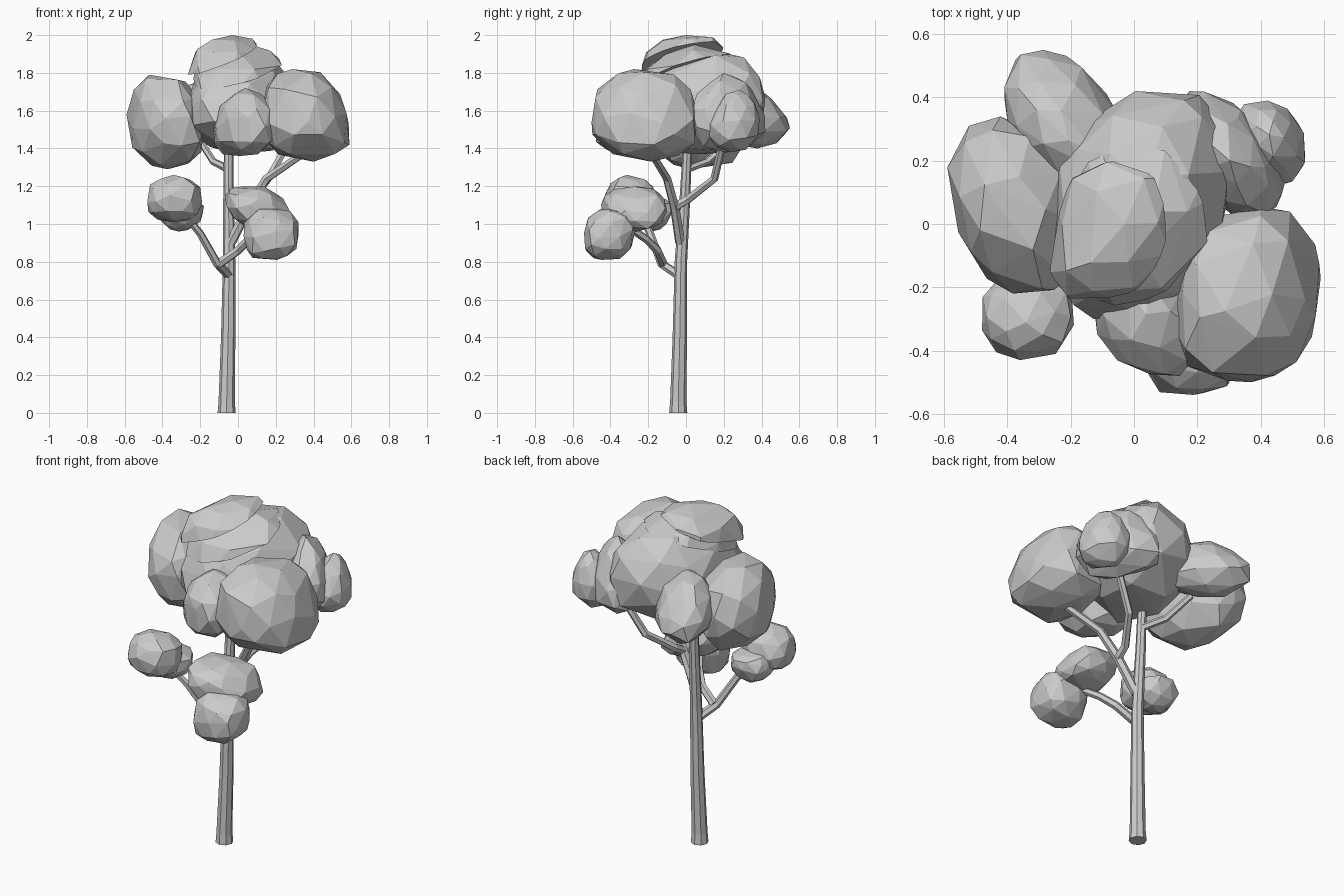
import bpy, bmesh, random
from mathutils import Vector

cube = bpy.data.objects.get("Cube")
if cube:
    bpy.data.objects.remove(cube)

GREY = (0.6, 0.6, 0.6, 1)
mat = bpy.data.materials.new("plain_grey")
mat.use_nodes = True
mat.diffuse_color = GREY
mat.node_tree.nodes["Principled BSDF"].inputs["Base Color"].default_value = GREY


def leaf_clump(name, low, high, seed, lean=(0, 0, 0), taper=0, square=0.9, cut=None):
    """Faceted clump fitted between two corners.
    lean: shear of x by y, x by z and y by z; taper narrows the top; cut removes what is below a plane."""
    rng = random.Random(seed)
    bm = bmesh.new()
    bmesh.ops.create_icosphere(bm, subdivisions=2, radius=1)
    points = []
    for v in bm.verts:
        p = v.co + Vector([rng.uniform(-0.14, 0.14) for _ in range(3)])
        p = p.normalized() * rng.uniform(0.94, 1.04)
        x, y, z = [abs(c) ** square * (1 if c > 0 else -1) for c in p]
        x, y = x * (1 - taper * z), y * (1 - taper * z)
        points.append(Vector((x + lean[0] * y + lean[1] * z, y + lean[0] * x + lean[2] * z, z)))
    bm.clear()
    # Fit the points to the box
    for axis in range(3):
        small = min(p[axis] for p in points)
        span = max(p[axis] for p in points) - small
        for p in points:
            p[axis] = low[axis] + (p[axis] - small) / span * (high[axis] - low[axis])
    for p in points:
        bm.verts.new(p)
    bmesh.ops.convex_hull(bm, input=bm.verts[:])
    bmesh.ops.delete(bm, geom=[v for v in bm.verts if not v.link_faces], context='VERTS')
    if cut:
        point, normal = cut
        bmesh.ops.bisect_plane(bm, geom=bm.verts[:] + bm.edges[:] + bm.faces[:],
                               plane_co=point, plane_no=normal, clear_inner=True)
        bmesh.ops.holes_fill(bm, edges=[e for e in bm.edges if e.is_boundary])
    bmesh.ops.recalc_face_normals(bm, faces=bm.faces[:])
    mesh = bpy.data.meshes.new(name)
    bm.to_mesh(mesh)
    bm.free()
    mesh.materials.append(mat)
    bpy.context.collection.objects.link(bpy.data.objects.new(name, mesh))


def limb(name, path, start, end, sides_level=1):
    """Tapering faceted tube along a path."""
    curve = bpy.data.curves.new(name, 'CURVE')
    curve.dimensions = '3D'
    curve.bevel_depth = 1
    curve.bevel_resolution = sides_level
    curve.use_fill_caps = True
    spline = curve.splines.new('POLY')
    spline.points.add(len(path) - 1)
    spline.use_smooth = False
    for i, (p, co) in enumerate(zip(spline.points, path)):
        p.co = (*co, 1)
        p.radius = start + (end - start) * i / (len(path) - 1)
    curve.materials.append(mat)
    obj = bpy.data.objects.new(name, curve)
    bpy.context.collection.objects.link(obj)
    bpy.ops.object.select_all(action='DESELECT')
    obj.select_set(True)
    bpy.context.view_layer.objects.active = obj
    bpy.ops.object.convert(target='MESH')


# Trunk
limb("trunk", [(-.06, -.041, 0), (-.06, -.041, .06), (-.052, -.033, .4), (-.047, -.027, .8),
               (-.05, -.005, 1.15), (-.05, .012, 1.5)], .048, .023, 2)

# Low branches
limb("low_left_branch", [(-.05, -.04, .73), (-.11, -.13, .79), (-.2, -.19, .95), (-.29, -.24, 1.06)], .025, .018)
limb("low_right_branch", [(-.1, -.12, .79), (0, -.15, .86), (.06, -.21, .92), (.12, -.3, .98)], .025, .02)

# High branches
limb("high_right_branch", [(-.04, -.03, .9), (.06, -.06, 1.09), (.15, -.1, 1.24), (.34, -.18, 1.37)], .028, .021)
limb("high_back_branch", [(.06, -.06, 1.09), (.07, .01, 1.13), (.16, .15, 1.24), (.28, .2, 1.45)], .025, .02)
limb("back_left_branch", [(-.05, .005, 1.29), (-.13, .11, 1.33), (-.2, .24, 1.44)], .021, .018)

# Crown core with its overlapping upper layers
leaf_clump("crown_core", (-.27, -.3, 1.37), (.32, .42, 1.92), 1, lean=(.12, 0, .1), taper=.1)
leaf_clump("crown_middle_layer", (-.28, -.29, 1.4), (.31, .36, 1.95), 2, lean=(.1, 0, .1),
           cut=((0, -.25, 1.74), (-.18, -.3, 1)))
leaf_clump("crown_top_layer", (-.27, -.26, 1.58), (.14, .21, 2.0), 3, lean=(.1, .15, .15), square=.75,
           cut=((.1, 0, 1.95), (-.35, -.2, 1)))

# Large clumps around the crown
leaf_clump("left_clump", (-.59, -.22, 1.29), (-.18, .34, 1.79), 4, lean=(-.12, -.1, 0), square=.95)
leaf_clump("right_clump", (.12, -.5, 1.33), (.59, .05, 1.82), 5, lean=(.04, -.12, 0), taper=.12, square=.8)
leaf_clump("front_clump", (-.13, -.48, 1.36), (.21, -.1, 1.72), 7, lean=(-.14, .1, 0), taper=.1)
leaf_clump("back_right_clump", (.1, .02, 1.38), (.48, .42, 1.8), 9, lean=(-.26, 0, 0), taper=.25, square=1)
leaf_clump("back_right_outer_clump", (.31, .12, 1.38), (.54, .39, 1.71), 10, lean=(-.1, 0, .1),
           taper=.25, square=1)
leaf_clump("back_left_clump", (-.41, .12, 1.4), (-.02, .55, 1.75), 11, lean=(-.2, 0, -.25), taper=.2, square=1)

# Low clumps
leaf_clump("low_left_clump", (-.48, -.43, 1.01), (-.19, -.15, 1.26), 12)
leaf_clump("low_left_under_clump", (-.42, -.31, .96), (-.18, -.07, 1.15), 13, taper=-.2)
leaf_clump("low_right_clump", (-.07, -.45, .96), (.28, -.1, 1.2), 14, lean=(.1, -.35, 0), square=.8)
leaf_clump("low_front_clump", (.03, -.54, .81), (.32, -.27, 1.08), 15, lean=(0, 0, .1), square=.8)
